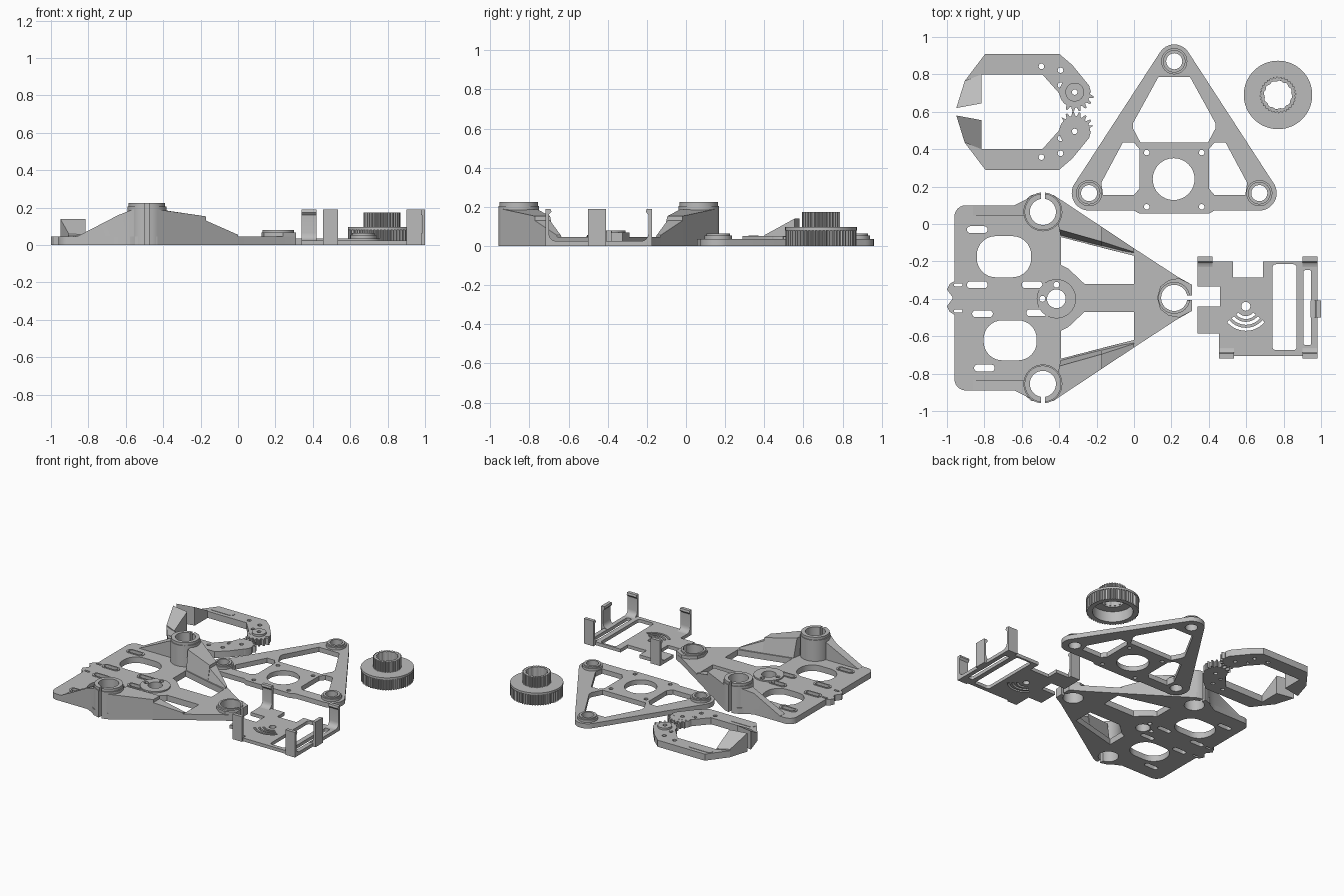
import bpy, bmesh, math
from math import cos, sin, pi, radians

grey = bpy.data.materials.new("plain grey")
grey.diffuse_color = (0.5, 0.5, 0.5, 1)


def finish(name, bm):
    bmesh.ops.remove_doubles(bm, verts=bm.verts, dist=1e-5)
    bmesh.ops.recalc_face_normals(bm, faces=bm.faces)
    me = bpy.data.meshes.new(name)
    bm.to_mesh(me)
    bm.free()
    me.materials.clear()
    me.materials.append(grey)
    for p in me.polygons:
        p.use_smooth = True
        p.material_index = 0
    me.set_sharp_from_angle(angle=radians(30))
    ob = bpy.data.objects.new(name, me)
    bpy.context.collection.objects.link(ob)
    return ob


def plate(name, loops, z0, z1):
    """Extruded flat outline; every loop after the first is a hole."""
    cu = bpy.data.curves.new(name, 'CURVE')
    cu.dimensions, cu.fill_mode = '2D', 'BOTH'
    cu.extrude = (z1 - z0) / 2
    for pts in loops:
        sp = cu.splines.new('POLY')
        sp.points.add(len(pts) - 1)
        for p, (x, y) in zip(sp.points, pts):
            p.co = (x, y, 0, 1)
        sp.use_cyclic_u = True
    tmp = bpy.data.objects.new("tmp", cu)
    bpy.context.collection.objects.link(tmp)
    bpy.context.view_layer.update()
    me = bpy.data.meshes.new_from_object(tmp.evaluated_get(bpy.context.evaluated_depsgraph_get()))
    bm = bmesh.new()
    bm.from_mesh(me)
    bmesh.ops.translate(bm, verts=bm.verts, vec=(0, 0, (z0 + z1) / 2))
    bpy.data.objects.remove(tmp)
    bpy.data.curves.remove(cu)
    bpy.data.meshes.remove(me)
    return finish(name, bm)


def loft(name, low, high):
    """Solid between two matching loops of 3D points."""
    bm = bmesh.new()
    a = [bm.verts.new(p) for p in low]
    b = [bm.verts.new(p) for p in high]
    bm.faces.new(a)
    bm.faces.new(b)
    for i in range(len(a)):
        j = (i + 1) % len(a)
        bm.faces.new((a[i], a[j], b[j], b[i]))
    return finish(name, bm)


def arc(cx, cy, r, a0, a1, n=32):
    return [(cx + r * cos(radians(a0 + (a1 - a0) * i / n)),
             cy + r * sin(radians(a0 + (a1 - a0) * i / n))) for i in range(n + 1)]


def circle(cx, cy, r, n=32):
    return arc(cx, cy, r, 0, 360 - 360 / n, n - 1)


def rrect(cx, cy, hx, hy, r):
    out = []
    for k, (sx, sy) in enumerate(((1, 1), (-1, 1), (-1, -1), (1, -1))):
        out += arc(cx + sx * (hx - r), cy + sy * (hy - r), r, 90 * k, 90 * k + 90, 8)
    return out


def gear(cx, cy, r0, r1, n, a0=0, a1=360):
    """Toothed circle; teeth only between the angles a0 and a1."""
    out = []
    for i in range(n * 4):
        a = 360 * (i + 0.5) / (n * 4)
        r = r1 if i % 4 < 2 and a0 <= a <= a1 else r0
        out.append((cx + r * cos(radians(a)), cy + r * sin(radians(a))))
    return out


# ---- base plate with two clamp towers and an apex clamp
YC, TX, TY = -0.395, -0.487, 0.46
half = [(-0.97, 0.004), (-1, 0.045), (-0.985, 0.075), (-0.96, 0.09), (-0.96, 0.43)]
half += arc(-0.90, 0.435, 0.06, 180, 90, 6) + [(-0.64, 0.495), (-0.59, 0.515), (-0.55, 0.55)]
half += arc(TX, TY, 0.07, 99, 441, 32)
half.insert(len(half) - 33, (-0.498, 0.558))
half += [(-0.476, 0.558), (-0.43, 0.55), (0, 0.265), (0.23, 0.115), (0.31, 0.07), (0.31, 0.012)]
half += arc(0.215, 0, 0.07, 10, 176, 20)


def mirrored(pts):
    return [(x, YC + y) for x, y in pts] + [(x, YC - y) for x, y in reversed(pts)]


holes = [rrect(-0.695, -0.175, 0.145, 0.11, 0.1), rrect(-0.662, -0.622, 0.142, 0.107, 0.1)]
slots = [(-0.838, -0.03), (-0.838, -0.325), (-0.545, -0.325), (-0.81, -0.48), (-0.52, -0.475), (-0.80, -0.77)]
holes += [rrect(x, y, 0.055, 0.018, 0.017) for x, y in slots]
hub_holes = [circle(-0.415, -0.4, 0.05), circle(-0.415, -0.325, 0.016, 12), circle(-0.49, -0.4, 0.016, 12)]
for s in (1, -1):
    tri = [(-0.39, 0.325), (-0.39, 0.175), (-0.35, 0.155), (-0.265, 0.075), (0, 0.075), (0, 0.225)]
    holes.append([(x, YC + s * y) for x, y in tri])
    holes.append(rrect(-0.94, YC + s * 0.07, 0.022, 0.008, 0.006))
plate("base_plate", [mirrored(half)] + holes + hub_holes, 0, 0.045)
plate("hub_boss", [circle(-0.415, -0.4, 0.105)] + hub_holes, 0.03, 0.055)
for x, y in slots:
    plate("slot_rim", [rrect(x, y, 0.07, 0.028, 0.027), rrect(x, y, 0.055, 0.018, 0.017)], 0.04, 0.05)

for s, side in ((1, "back"), (-1, "front")):
    cy, a = YC + s * TY, s * 90
    # split ring towers with a stepped rim
    for r, z0, z1 in ((0.104, 0, 0.205), (0.098, 0.2, 0.225)):
        plate(side + "_clamp_tower", [arc(TX, cy, r, a + 6, a + 354) + arc(TX, cy, 0.07, a + 351, a + 9)], z0, z1)

    def pts(seq):
        return [(x, YC + s * y, z) for x, y, z in seq]
    # sloping ribs from the tower to the middle of the plate
    loft(side + "_rib_upper",
         pts([(-0.43, 0.55, 0), (-0.17, 0.378, 0), (-0.17, 0.268, 0), (-0.39, 0.325, 0)]),
         pts([(-0.43, 0.55, 0.19), (-0.17, 0.378, 0.153), (-0.17, 0.30, 0.153), (-0.40, 0.365, 0.187)]))
    loft(side + "_rib_lower",
         pts([(-0.17, 0.378, 0), (0, 0.265, 0), (0, 0.225, 0), (-0.17, 0.268, 0)]),
         pts([(-0.17, 0.378, 0.13), (0, 0.265, 0.055), (0, 0.245, 0.055), (-0.17, 0.30, 0.13)]))
    # ramp along the outer edge
    loft(side + "_ramp",
         pts([(-0.86, 0.44, 0), (-0.86, 0.495, 0), (-0.64, 0.495, 0), (-0.55, 0.54, 0), (-0.562, 0.44, 0)]),
         pts([(-0.86, 0.44, 0.046), (-0.86, 0.495, 0.046), (-0.64, 0.495, 0.16), (-0.55, 0.54, 0.195),
              (-0.562, 0.44, 0.19)]))

bore = arc(0.215, 0, 0.07, 10, 176, 20)
plate("apex_collar", [mirrored([(0.125, 0.004), (0.14, 0.06), (0.185, 0.095), (0.24, 0.105), (0.31, 0.07),
                                (0.31, 0.012)] + bore)], 0, 0.068)
plate("apex_ring", [mirrored(arc(0.215, 0, 0.085, 178, 9, 20) + bore)], 0.06, 0.08)

# ---- triangular frame
MX = 0.215
outline = arc(MX, 0.87, 0.09, 30, 150, 12) + arc(-0.24, 0.165, 0.093, 150, 270, 12)
outline += [(0, 0.072), (0.03, 0.055), (0.40, 0.055), (0.43, 0.072)] + arc(0.67, 0.165, 0.093, 270, 390, 12)
corners = [(MX, 0.87), (-0.24, 0.165), (0.67, 0.165)]
frame = [[(0.13, 0.785), (0.30, 0.785), (0.435, 0.54), (0.435, 0.51), (0.395, 0.435), (0.035, 0.435),
          (-0.005, 0.51), (-0.005, 0.54)]]
side_hole = [(-0.06, 0.435), (0.0, 0.435), (0.03, 0.40), (0.03, 0.19), (0.0, 0.155), (-0.165, 0.155), (-0.175, 0.22)]
frame += [side_hole, [(2 * MX - x, y) for x, y in side_hole], circle(MX - 0.003, 0.24, 0.112)]
frame += [circle(MX + sx * 0.147, 0.237 + sy * 0.145, 0.015, 12) for sx in (1, -1) for sy in (1, -1)]
plate("triangle_frame", [outline] + frame + [circle(x, y, 0.043) for x, y in corners], 0, 0.036)
for x, y in corners:
    plate("corner_boss", [circle(x, y, 0.07), circle(x, y, 0.043)], 0.03, 0.054)
    plate("corner_boss_rim", [circle(x, y, 0.06), circle(x, y, 0.043)], 0.05, 0.064)

# ---- knurled knob, hollow underneath
KX, KY = 0.77, 0.69
plate("knob_skirt", [gear(KX, KY, 0.174, 0.182, 60), circle(KX, KY, 0.14, 48)], 0, 0.082)
plate("knob_flange", [circle(KX, KY, 0.183, 64), circle(KX, KY, 0.077)], 0.08, 0.096)
plate("knob_grip", [gear(KX, KY, 0.091, 0.098, 32), gear(KX, KY, 0.077, 0.072, 12)], 0.09, 0.175)

# ---- two gripper jaws with meshing teeth
JC = 0.60
body = [(-0.795, 0.31), (-0.4, 0.31), (-0.33, 0.25), (-0.24, 0.14), (-0.23, 0.105), (-0.31, 0.05), (-0.37, 0.065),
        (-0.49, 0.20), (-0.815, 0.20), (-0.82, 0.10), (-0.905, 0.165)]
pins = [(-0.495, 0.243), (-0.393, 0.222), (-0.393, 0.142)]
for s, side in ((1, "back"), (-1, "front")):
    def fl(seq):
        return [(x, JC + s * y) for x, y in seq]
    pin = [circle(x, JC + s * y, 0.015, 12) for x, y in pins]
    axle = circle(-0.317, JC + s * 0.105, 0.015, 12)
    plate(side + "_jaw", [fl(body)] + pin + [axle], 0, 0.05)
    teeth = gear(-0.317, 0.105, 0.082, 0.104, 18, 230 + 5 * s, 350 + 5 * s)
    plate(side + "_jaw_gear", [fl(teeth), axle], 0, 0.049)
    plate(side + "_jaw_groove", [rrect(-0.725, JC + s * 0.255, 0.095, 0.026, 0.024)], 0.048, 0.053)
    low = [(-0.905, 0.165), (-0.815, 0.20), (-0.815, 0.045), (-0.95, 0.02)]
    loft(side + "_jaw_tip", [(x, y, 0) for x, y in fl(low)],
         [(x, y, z) for (x, y), z in zip(fl(low), (0.06, 0.055, 0.14, 0.14))])
plate("jaw_hub", [circle(-0.317, JC + 0.105, 0.05), circle(-0.317, JC + 0.105, 0.015, 12)], 0.04, 0.065)

# ---- clip tray with curved vents
tray = [(0.34, -0.2), (0.53, -0.2), (0.53, -0.285), (0.69, -0.285), (0.69, -0.2), (0.98, -0.2), (0.98, -0.705),
        (0.455, -0.705), (0.455, -0.585), (0.34, -0.585), (0.34, -0.44), (0.46, -0.44), (0.46, -0.335), (0.34, -0.335)]
cuts = [rrect(0.805, -0.445, 0.065, 0.23, 0.02), rrect(0.927, -0.447, 0.02, 0.2, 0.008), circle(0.598, -0.44, 0.024, 20)]
cuts += [arc(0.598, -0.44, r, 220, 320, 14) + arc(0.598, -0.44, r + 0.016, 320, 220, 14) for r in (0.052, 0.083, 0.115)]
plate("clip_tray", [tray] + cuts, 0, 0.025)

# upright clips: hooked side profile with a curved foot, swept over the clip width
profile = [(0, 0)] + [(0, 0.06), (0, 0.19), (0.026, 0.19), (0.03, 0.175), (0.017, 0.16), (0.017, 0.065)]
profile += [(0.055 - 0.038 * cos(a * pi / 8), 0.063 - 0.038 * sin(a * pi / 8)) for a in range(1, 5)] + [(0.055, 0)]
for x0, y, s in ((0.34, -0.175, -1), (0.90, -0.175, -1), (0.455, -0.718, 1), (0.90, -0.718, 1)):
    loft("tray_clip", [(x0, y + s * d, z) for d, z in profile], [(x0 + 0.08, y + s * d, z) for d, z in profile])
loft("tray_end_clip", [(1.0 - d, -0.5, z) for d, z in profile], [(1.0 - d, -0.41, z) for d, z in profile])
